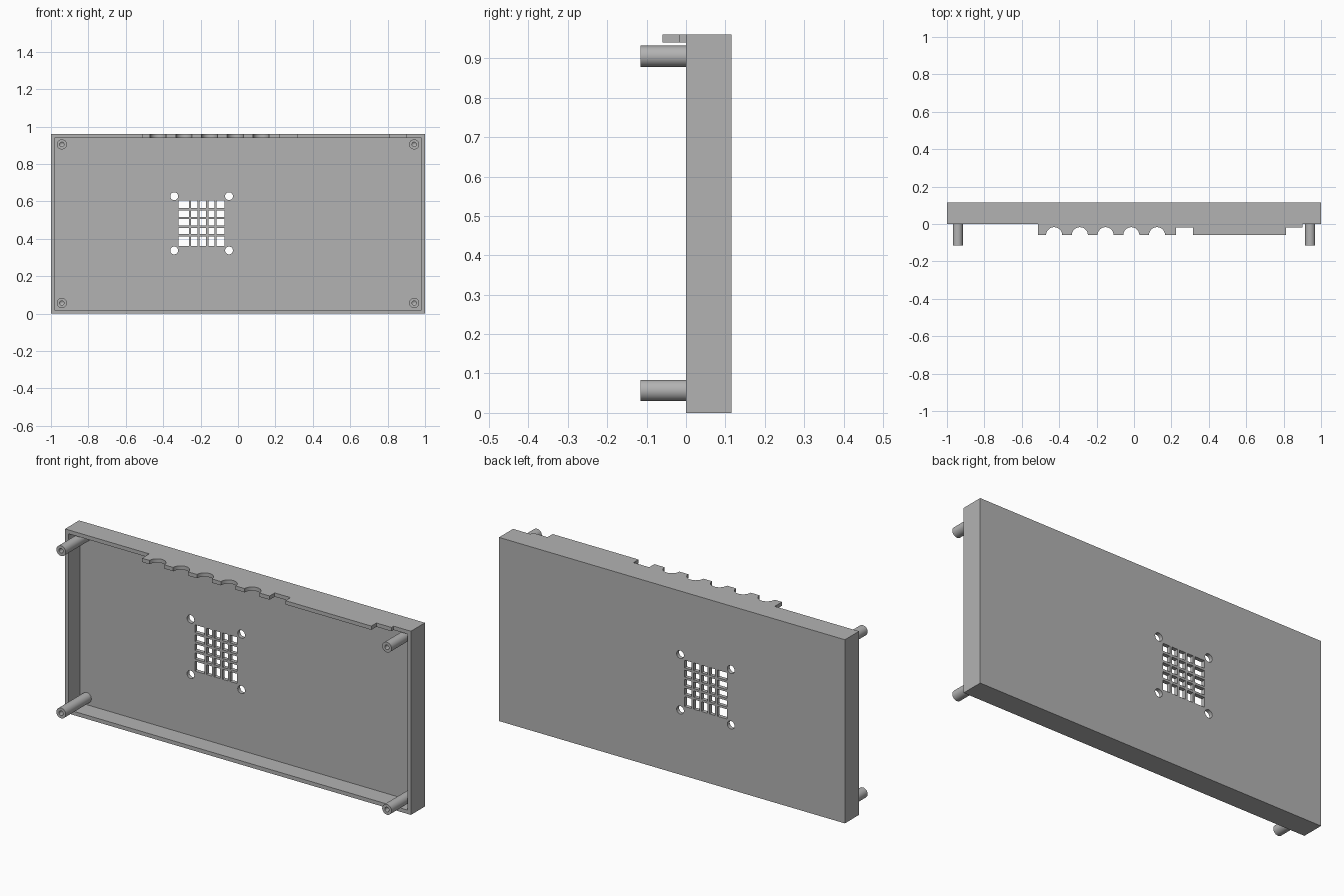
import bpy
import bmesh
from math import cos, sin, pi
from mathutils import Matrix, Vector

cube = bpy.data.objects.get("Cube")
if cube:
    bpy.data.objects.remove(cube, do_unlink=True)

W, H, BACK, WALL = 1.0, 0.96, 0.116, 0.02   # half width, height, back plane, wall thickness

grey = bpy.data.materials.new("plain_grey")
grey.use_nodes = True
grey.diffuse_color = (0.45, 0.45, 0.45, 1)
grey.node_tree.nodes["Principled BSDF"].inputs["Base Color"].default_value = (0.45, 0.45, 0.45, 1)


def add_object(name, mesh):
    obj = bpy.data.objects.new(name, mesh)
    bpy.context.collection.objects.link(obj)
    bpy.ops.object.select_all(action='DESELECT')
    obj.select_set(True)
    bpy.context.view_layer.objects.active = obj
    bpy.ops.object.shade_smooth_by_angle(angle=pi / 6)
    return obj


def rect(x0, y0, x1, y1):
    return [(x0, y0), (x1, y0), (x1, y1), (x0, y1)]


def arc(cx, cy, r, start=0, end=2 * pi, n=32):
    """Points on an arc; a full circle leaves out the repeated end point."""
    count = n if end - start > 6 else n + 1
    angles = [start + (end - start) * i / n for i in range(count)]
    return [(cx + r * cos(a), cy + r * sin(a)) for a in angles]


def plate(name, loops, thickness, matrix):
    """Extrude a flat outline with holes into a plate, then place it."""
    curve = bpy.data.curves.new(name + "_outline", 'CURVE')
    curve.dimensions, curve.fill_mode = '2D', 'BOTH'
    curve.extrude = thickness / 2
    for loop in loops:
        spline = curve.splines.new('POLY')
        spline.points.add(len(loop) - 1)
        for p, (x, y) in zip(spline.points, loop):
            p.co = (x, y, 0, 1)
        spline.use_cyclic_u = True
    temp = bpy.data.objects.new(name + "_temp", curve)
    bpy.context.collection.objects.link(temp)
    graph = bpy.context.evaluated_depsgraph_get()
    mesh = bpy.data.meshes.new_from_object(temp.evaluated_get(graph))
    bpy.data.objects.remove(temp, do_unlink=True)
    bpy.data.curves.remove(curve)
    mesh.transform(matrix)
    bm = bmesh.new()
    bm.from_mesh(mesh)
    bmesh.ops.remove_doubles(bm, verts=bm.verts, dist=1e-5)
    bmesh.ops.recalc_face_normals(bm, faces=bm.faces)
    bm.to_mesh(mesh)
    bm.free()
    mesh.name = name
    mesh.materials.clear()
    mesh.materials.append(grey)
    return add_object(name, mesh)


def upright(y):
    return Matrix.Translation((0, y, 0)) @ Matrix.Rotation(pi / 2, 4, 'X')


# Back panel with square vent grille and four screw holes
outer = rect(-W, 0, W, H)
vent_x = [-0.317, -0.256, -0.211, -0.164, -0.120, -0.073]
vent_z = [0.363, 0.420, 0.465, 0.511, 0.559, 0.605]
BAR = 0.006


def openings(edges):
    last = len(edges) - 2
    return [(a + (BAR if i else 0), b - (BAR if i < last else 0))
            for i, (a, b) in enumerate(zip(edges, edges[1:]))]


holes = [rect(x0, z0, x1, z1) for x0, x1 in openings(vent_x) for z0, z1 in openings(vent_z)]
holes += [arc(x, z, 0.021) for x in (-0.341, -0.048) for z in (0.338, 0.628)]
plate("back_panel", [outer] + holes, WALL, upright(BACK - WALL / 2))

# Side walls
depth = BACK - WALL
plate("side_walls", [outer, rect(-W + WALL, WALL, W - WALL, H - WALL)], depth, upright(depth / 2))

# Top lip with round cable notches and two shallow steps
FRONT, STEP = -0.06, -0.018
lip = [(-0.513, 0), (-0.513, FRONT)]
for i in range(5):
    lip += arc(-0.427 + 0.1375 * i, FRONT, 0.043, pi, 0, 20)
lip += [(0.225, FRONT), (0.225, STEP), (0.316, STEP), (0.316, FRONT),
        (0.813, FRONT), (0.813, STEP), (0.9, STEP), (0.9, 0)]
plate("notched_lip", [lip], WALL, Matrix.Translation((0, 0, H - WALL / 2)))

# Corner posts: one turned profile with a blind screw hole
bm = bmesh.new()
profile = [(0, -0.03), (0.012, -0.04), (0.012, -BACK), (0.027, -BACK), (0.027, depth)]
verts = [bm.verts.new((r, y, 0)) for r, y in profile]
edges = [bm.edges.new(pair) for pair in zip(verts, verts[1:])]
bmesh.ops.spin(bm, geom=verts + edges, cent=(0, 0, 0), axis=(0, 1, 0),
               angle=2 * pi, steps=32)
bmesh.ops.remove_doubles(bm, verts=bm.verts, dist=1e-5)
bmesh.ops.recalc_face_normals(bm, faces=bm.faces)
# Keep the turned surface facing outward
bm.faces.ensure_lookup_table()
side = max(bm.faces, key=lambda f: f.calc_area())
center = side.calc_center_median()
if side.normal.dot(Vector((center.x, 0, center.z))) < 0:
    bmesh.ops.reverse_faces(bm, faces=bm.faces)
post_mesh = bpy.data.meshes.new("corner_post")
bm.to_mesh(post_mesh)
bm.free()
post_mesh.materials.append(grey)
for side_name, x in (("right", -0.942), ("left", 0.942)):
    for level, z in (("lower", 0.057), ("upper", 0.905)):
        add_object(f"{level}_{side_name}_post", post_mesh).location = (x, 0, z)
